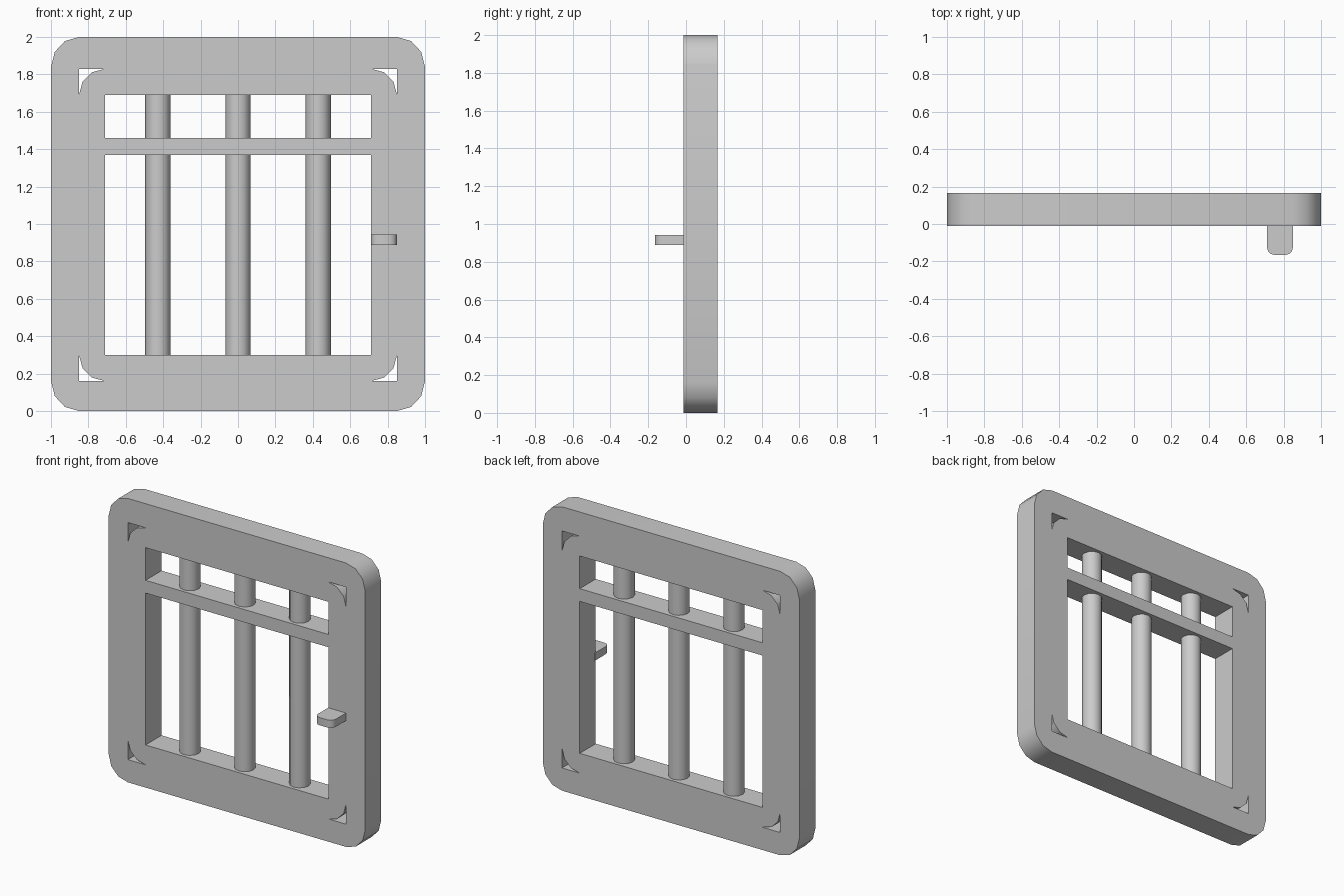
import bpy, bmesh
from math import sin, cos, pi, radians

if "Cube" in bpy.data.objects:
    bpy.data.objects.remove(bpy.data.objects["Cube"])

Y0, Y1 = -0.012, 0.166          # front and back of the frame
YM = (Y0 + Y1) / 2


def arc(cx, cy, rx, ry, a0, a1, n=3):
    return [(cx + rx * cos(a0 + (a1 - a0) * i / n),
             cy + ry * sin(a0 + (a1 - a0) * i / n)) for i in range(n + 1)]


def rect(x0, y0, x1, y1):
    return [(x0, y0), (x1, y0), (x1, y1), (x0, y1)]


def rounded(x0, y0, x1, y1, rx, ry):
    centres = [(x1 - rx, y1 - ry), (x0 + rx, y1 - ry), (x0 + rx, y0 + ry), (x1 - rx, y0 + ry)]
    return [p for i, c in enumerate(centres) for p in arc(*c, rx, ry, i * pi / 2, (i + 1) * pi / 2)]


def smooth(obj):
    bpy.ops.object.select_all(action='DESELECT')
    obj.select_set(True)
    bpy.context.view_layer.objects.active = obj
    bpy.ops.object.shade_smooth_by_angle(angle=radians(40))


def plate(name, loops, depth, loc, rot=(0, 0, 0)):
    """Extruded flat profile; loops inside the first one become holes."""
    cu = bpy.data.curves.new(name, 'CURVE')
    cu.dimensions, cu.fill_mode, cu.extrude = '2D', 'BOTH', depth / 2
    for pts in loops:
        s = cu.splines.new('POLY')
        s.points.add(len(pts) - 1)
        for p, (x, y) in zip(s.points, pts):
            p.co = (x, y, 0, 1)
        s.use_cyclic_u = True
    obj = bpy.data.objects.new(name, cu)
    bpy.context.collection.objects.link(obj)
    obj.location, obj.rotation_euler = loc, rot
    bpy.ops.object.select_all(action='DESELECT')
    obj.select_set(True)
    bpy.context.view_layer.objects.active = obj
    bpy.ops.object.convert(target='MESH')
    obj = bpy.context.object
    obj.name = name
    bm = bmesh.new()
    bm.from_mesh(obj.data)
    bmesh.ops.remove_doubles(bm, verts=bm.verts, dist=1e-5)
    bmesh.ops.recalc_face_normals(bm, faces=bm.faces)
    bm.to_mesh(obj.data)
    bm.free()
    smooth(obj)
    return obj


# Frame with flush cross rail: rounded outline, two windows, four corner notches
def notch(sx, sz):
    r, hx, hz = 0.139, 0.85, 0.835
    pts = [(hx, hz)] + arc(hx - r, hz - r, r, r, 0, pi / 2)
    return [(sx * x, 0.995 + sz * z) for x, z in pts]


loops = [rounded(-1, 0, 1, 2, 0.15, 0.16),
         rect(-0.712, 0.30, 0.712, 1.37),
         rect(-0.712, 1.46, 0.712, 1.69)]
loops += [notch(sx, sz) for sx in (-1, 1) for sz in (-1, 1)]
plate("frame", loops, Y1 - Y0, (0, YM, 0), (pi / 2, 0, 0))

# Upright bars
for i in (-1, 0, 1):
    bpy.ops.mesh.primitive_cylinder_add(vertices=12, radius=0.068, depth=1.40,
                                        location=(0.428 * i, YM, 0.995))
    bar = bpy.context.object
    bar.name = ("left_bar", "middle_bar", "right_bar")[i + 1]
    smooth(bar)

# Handle tab with rounded front corners
x0, x1, y0, rx, ry = 0.711, 0.85, -0.165, 0.04, 0.04
tab = ([(x1, 0), (x0, 0)]
       + arc(x0 + rx, y0 + ry, rx, ry, pi, 1.5 * pi)
       + arc(x1 - rx, y0 + ry, rx, ry, 1.5 * pi, 2 * pi))
plate("handle", [tab], 0.054, (0, 0, 0.916))
